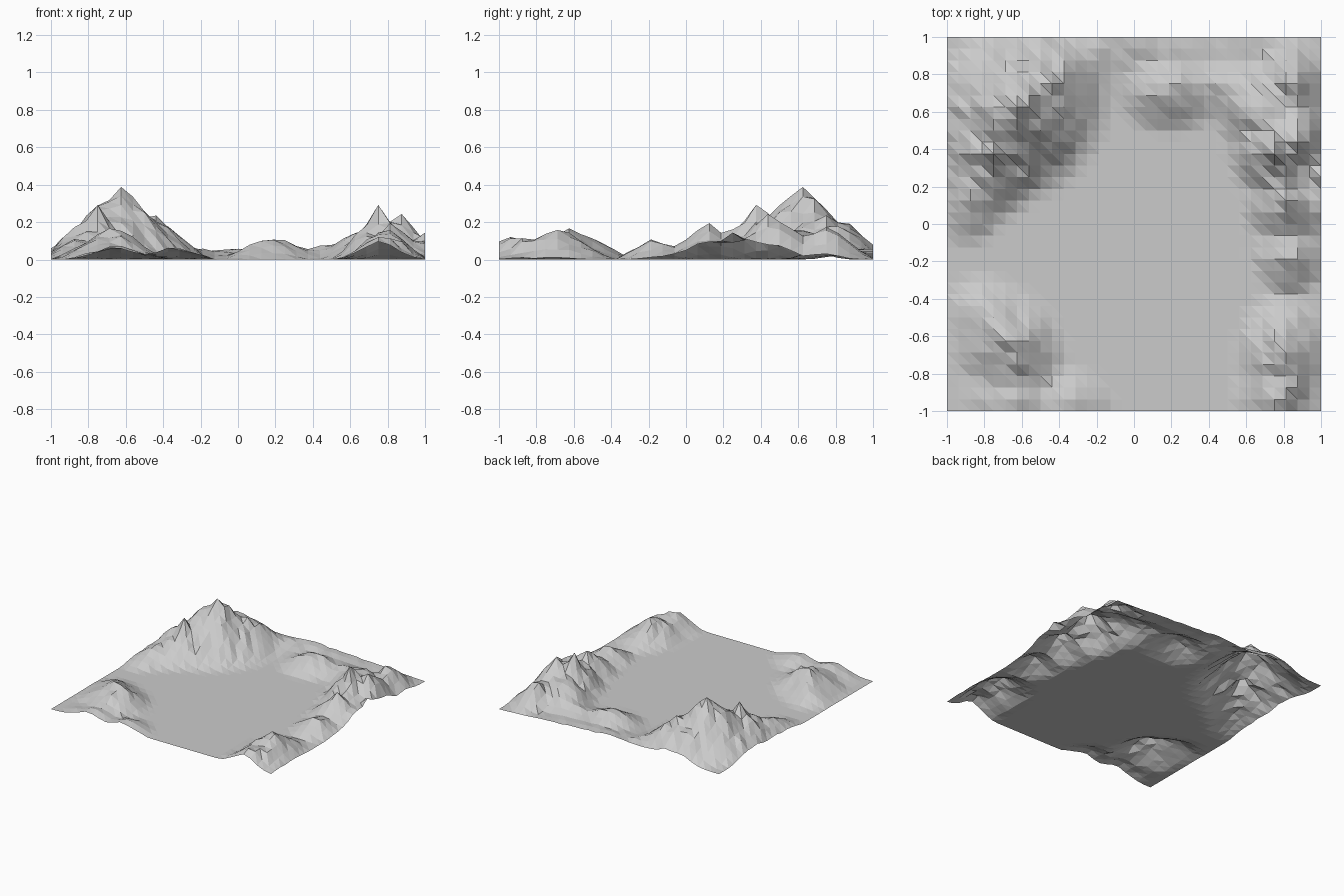
import bpy
from math import cos, sin, radians
from mathutils import Vector, noise

N = 32  # grid cells per side

# Hills: x, y, height, long radius, short radius, direction of long axis in degrees
HILLS = [
    # big back left mountain and its ridge
    (-0.62, 0.62, 0.40, 0.56, 0.47, 50),
    (-0.75, 0.37, 0.25, 0.40, 0.31, 60),
    (-0.86, 0.14, 0.12, 0.28, 0.20, 60),
    (-0.36, 0.82, 0.12, 0.36, 0.23, 35),
    # low hills along the back
    (0.18, 0.72, 0.14, 0.31, 0.24, 0),
    (0.05, 0.98, 0.06, 1.00, 0.36, 0),
    (0.45, 0.75, 0.08, 0.27, 0.21, 0),
    # right ridge
    (0.66, 0.62, 0.19, 0.32, 0.26, 120),
    (0.84, 0.74, 0.18, 0.30, 0.22, 90),
    (0.75, 0.38, 0.27, 0.33, 0.26, 110),
    (0.87, 0.46, 0.28, 0.30, 0.20, 90),
    (0.82, 0.12, 0.19, 0.32, 0.26, 100),
    (0.83, -0.18, 0.14, 0.20, 0.21, 90),
    (1.00, 0.25, 0.13, 0.48, 0.22, 90),
    # front left hills
    (-0.68, -0.64, 0.18, 0.36, 0.30, 135),
    (-0.80, -0.48, 0.10, 0.22, 0.22, 0),
    (-0.66, -0.95, 0.08, 0.30, 0.25, 0),
    (-0.34, -0.96, 0.08, 0.24, 0.20, 0),
    # front right hill
    (0.79, -0.70, 0.19, 0.34, 0.25, 90),
    (0.79, -0.92, 0.15, 0.28, 0.25, 0),
]


def height(x, y):
    total = 0.0
    for cx, cy, h, ra, rb, deg in HILLS:
        c, s = cos(radians(deg)), sin(radians(deg))
        u = ((x - cx) * c + (y - cy) * s) / ra
        v = ((y - cy) * c - (x - cx) * s) / rb
        d = (u * u + v * v) ** 0.5
        if d < 1:
            # soft foot so the slopes run out into the flat floor
            total += (h * (1 - d) ** 1.3 * min(1, 0.4 + 2 * (1 - d))) ** 3
    # craggy variation that grows with height, calmer on the main summit
    base = total ** (1 / 3)
    amount = 0.32 * min(1, max(0.1, (0.38 - base) / 0.15))
    rough = 1 + amount * noise.noise(Vector((x * 11.3, y * 11.3, 2.7)))
    return base * rough


# Triangulated terrain sheet
verts = []
for j in range(N + 1):
    for i in range(N + 1):
        x, y = 2 * i / N - 1, 2 * j / N - 1
        edge = min(1.0, 0.1 + 3.5 * (2 - abs(x) - abs(y)))  # corners touch the floor
        verts.append((x, y, height(x, y) * edge))
faces = []
for j in range(N):
    for i in range(N):
        a = j * (N + 1) + i
        b, c, d = a + 1, a + N + 1, a + N + 2
        faces += [(a, b, c), (b, d, c)]

mesh = bpy.data.meshes.new("mountain_terrain")
mesh.from_pydata(verts, [], faces)
mesh.update()
terrain = bpy.data.objects.new("mountain_terrain", mesh)
bpy.context.collection.objects.link(terrain)
